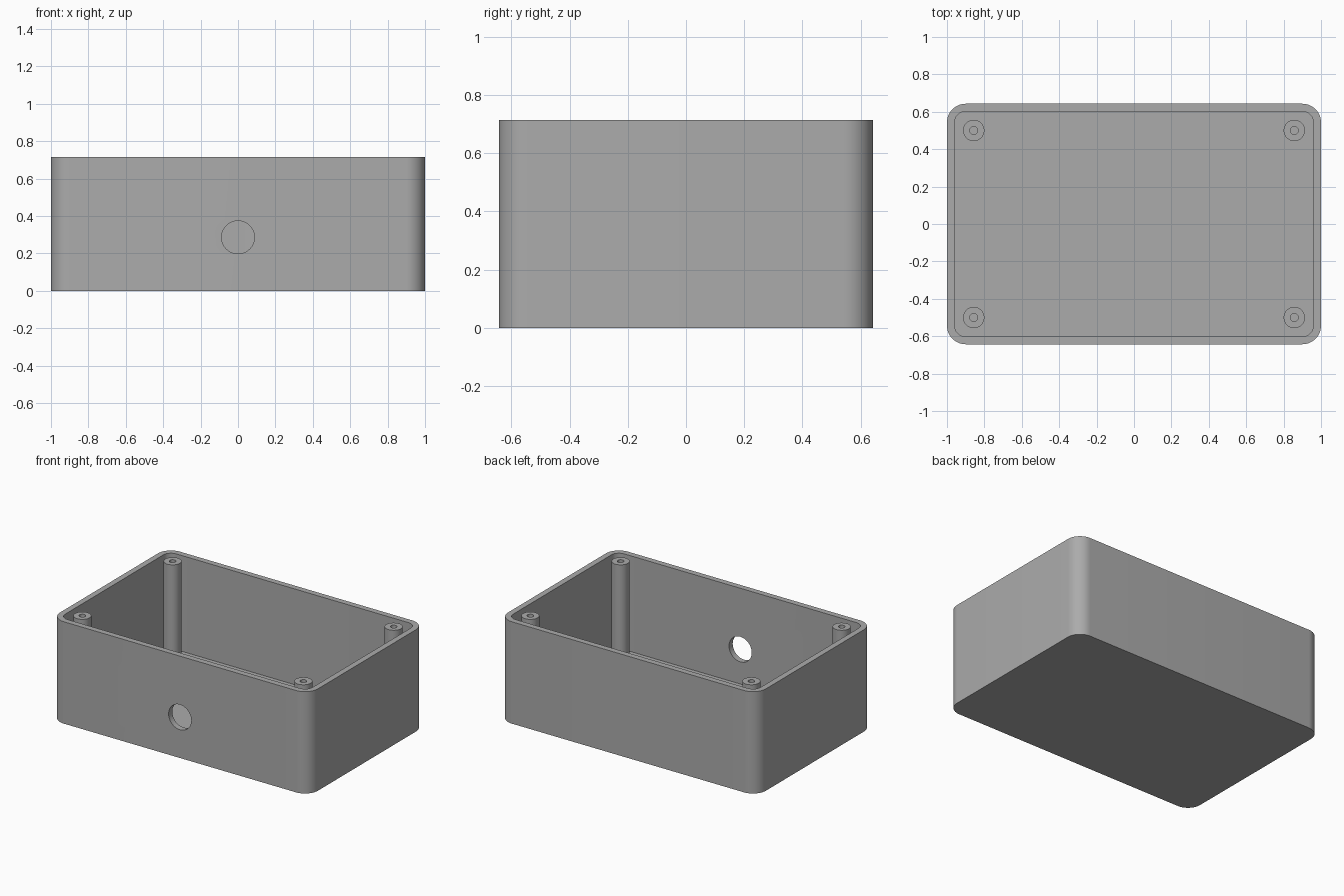
import bpy, bmesh
from math import sin, cos, pi, radians

cube = bpy.data.objects.get("Cube")
if cube:
    bpy.data.objects.remove(cube, do_unlink=True)

HALF_X, HALF_Y, HEIGHT = 1.0, 0.643, 0.714
CORNER, WALL, FLOOR = 0.1, 0.041, 0.043

grey = bpy.data.materials.new("plain grey")
grey.use_nodes = True
grey.diffuse_color = (0.41, 0.41, 0.41, 1)
grey.node_tree.nodes["Principled BSDF"].inputs["Base Color"].default_value = grey.diffuse_color


def rounded_rect(inset, z, steps=12):
    """Outline of the case, moved inward by inset."""
    r, points = CORNER - inset, []
    for q, (sx, sy) in enumerate([(1, 1), (-1, 1), (-1, -1), (1, -1)]):
        for i in range(steps + 1):
            a = (q + i / steps) * pi / 2
            points.append((sx * (HALF_X - CORNER) + r * cos(a),
                           sy * (HALF_Y - CORNER) + r * sin(a), z))
    return points


def circle(r, z, sides=48):
    return [(r * cos(2 * pi * i / sides), r * sin(2 * pi * i / sides), z)
            for i in range(sides)]


def skin(name, loops, cap=True, closed=False):
    """Join successive outlines with quads, optionally capping or closing the ends."""
    bm = bmesh.new()
    rings = [[bm.verts.new(p) for p in loop] for loop in loops]
    n = len(rings[0])
    pairs = list(zip(rings, rings[1:]))
    if closed:
        pairs.append((rings[-1], rings[0]))
    for a, b in pairs:
        for i in range(n):
            j = (i + 1) % n
            bm.faces.new((a[i], a[j], b[j], b[i]))
    if cap:
        bm.faces.new(rings[0][::-1])
        bm.faces.new(rings[-1])
    bmesh.ops.recalc_face_normals(bm, faces=bm.faces)
    mesh = bpy.data.meshes.new(name)
    bm.to_mesh(mesh)
    bm.free()
    mesh.materials.append(grey)
    obj = bpy.data.objects.new(name, mesh)
    bpy.context.collection.objects.link(obj)
    return obj


def activate(obj):
    bpy.ops.object.select_all(action="DESELECT")
    obj.select_set(True)
    bpy.context.view_layer.objects.active = obj


def smooth(obj):
    activate(obj)
    bpy.ops.object.shade_smooth_by_angle(angle=radians(30))


# Open-topped case with rounded corners
case = skin("case", [rounded_rect(0, 0), rounded_rect(0, HEIGHT),
                     rounded_rect(WALL, HEIGHT), rounded_rect(WALL, FLOOR)])

# Round opening through the front wall
cutter = skin("front_hole_cutter", [circle(0.088, -0.1), circle(0.088, 0.1)])
cutter.location = (0, -HALF_Y, 0.286)
cutter.rotation_euler.x = pi / 2
cutter.hide_render = True
cut = case.modifiers.new("front_hole", "BOOLEAN")
cut.operation, cut.solver, cut.object = "DIFFERENCE", "EXACT", cutter
activate(case)
bpy.ops.object.modifier_apply(modifier=cut.name)
bpy.data.objects.remove(cutter, do_unlink=True)
smooth(case)

# Hollow screw posts in the four corners
for side, sx in (("left", 1), ("right", -1)):
    for end, sy in (("front", -1), ("back", 1)):
        post = skin(f"{end}_{side}_screw_post",
                    [circle(0.057, FLOOR), circle(0.057, HEIGHT),
                     circle(0.0214, HEIGHT), circle(0.0214, FLOOR)],
                    cap=False, closed=True)
        post.location = (sx * 0.857, sy * 0.5, 0)
        smooth(post)
